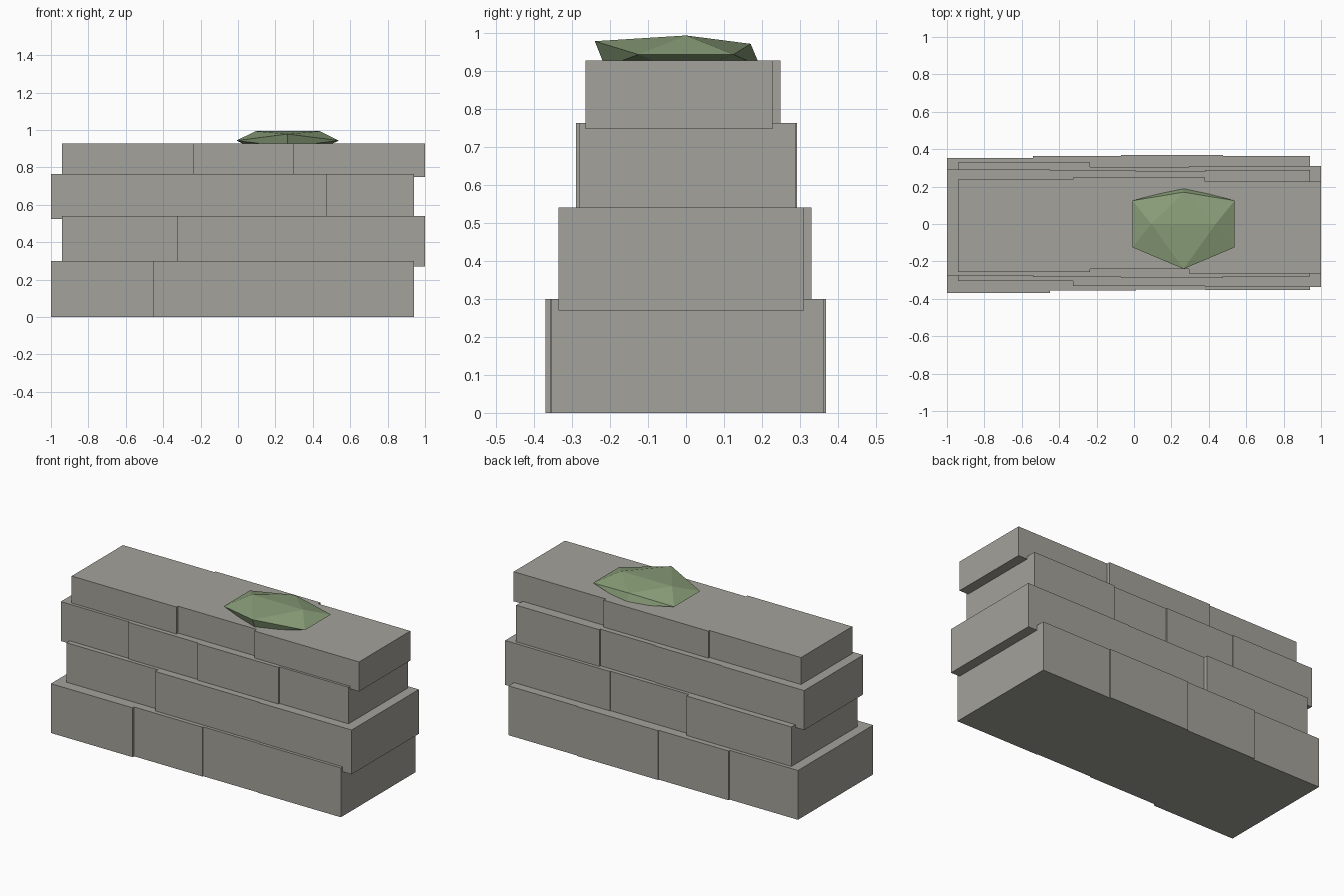
import bpy
import bmesh

cube = bpy.data.objects.get("Cube")
if cube:
    bpy.data.objects.remove(cube, do_unlink=True)


def make_material(name, color):
    material = bpy.data.materials.new(name)
    material.use_nodes = True
    material.diffuse_color = color
    material.node_tree.nodes["Principled BSDF"].inputs["Base Color"].default_value = color
    return material


def finish(name, bm, material):
    bmesh.ops.recalc_face_normals(bm, faces=bm.faces)
    mesh = bpy.data.meshes.new(name)
    bm.to_mesh(mesh)
    bm.free()
    mesh.materials.append(material)
    obj = bpy.data.objects.new(name, mesh)
    bpy.context.collection.objects.link(obj)
    return obj


def stepped_edge(start, joints, end, depths):
    """Outline of one wall face, stepping at each joint between stones."""
    stops = [start, *joints, end]
    points = []
    for left, right, depth in zip(stops, stops[1:], depths):
        points += [(left, depth), (right, depth)]
    return points


def make_course(name, start, end, bottom, top, front, back):
    """One layer of stones: a stepped outline extruded upwards."""
    outline = stepped_edge(start, front[0], end, front[1])
    outline += reversed(stepped_edge(start, back[0], end, back[1]))
    bm = bmesh.new()
    base = bm.faces.new([bm.verts.new((x, y, bottom)) for x, y in outline])
    raised = bmesh.ops.extrude_face_region(bm, geom=[base], use_keep_orig=True)
    moved = [v for v in raised["geom"] if isinstance(v, bmesh.types.BMVert)]
    bmesh.ops.translate(bm, verts=moved, vec=(0, 0, top - bottom))
    return finish(name, bm, stone)


stone = make_material("grey_stone", (0.37, 0.36, 0.325, 1))
green = make_material("moss_green", (0.25, 0.34, 0.19, 1))

# Joint positions along the wall, swapped between faces and courses
joints_a = (-0.45, 0.01, 0.38)
joints_b = (-0.54, -0.07, 0.475)
joints_c = (-0.325, 0.38)
joints_d = (-0.235, 0.295)

# Courses of stone, narrowing upwards and shifted end to end alternately
make_course("bottom_course", -1, 0.94, 0, 0.3,
            (joints_a, (-0.37, -0.356, -0.35, -0.354)),
            (joints_b, (0.352, 0.363, 0.369, 0.363)))
make_course("second_course", -0.94, 1, 0.27, 0.54,
            (joints_c, (-0.305, -0.331, -0.336)),
            (joints_d, (0.33, 0.306, 0.31)))
make_course("third_course", -1, 0.94, 0.523, 0.763,
            (joints_b, (-0.275, -0.283, -0.29, -0.28)),
            (joints_a, (0.292, 0.286, 0.28, 0.29)))
make_course("capping_course", -0.94, 1, 0.747, 0.927,
            (joints_d, (-0.256, -0.241, -0.265)),
            (joints_c, (0.237, 0.248, 0.228)))

# Moss clump: a flattened, slightly uneven twenty-sided lump
middle_x, middle_z = 0.265, 0.943
moss = bmesh.new()
for side in (-1, 1):
    for end in (-1, 1):
        moss.verts.new((middle_x + side * 0.172, 0, middle_z + end * 0.05))
        moss.verts.new((middle_x + side * 0.273, end * 0.125, middle_z))
for y, z in ((-0.24, 0.978), (0.17, 0.971), (-0.213, 0.91), (0.195, 0.912)):
    moss.verts.new((middle_x, y, z))
bmesh.ops.convex_hull(moss, input=moss.verts)
finish("moss_clump", moss, green)
